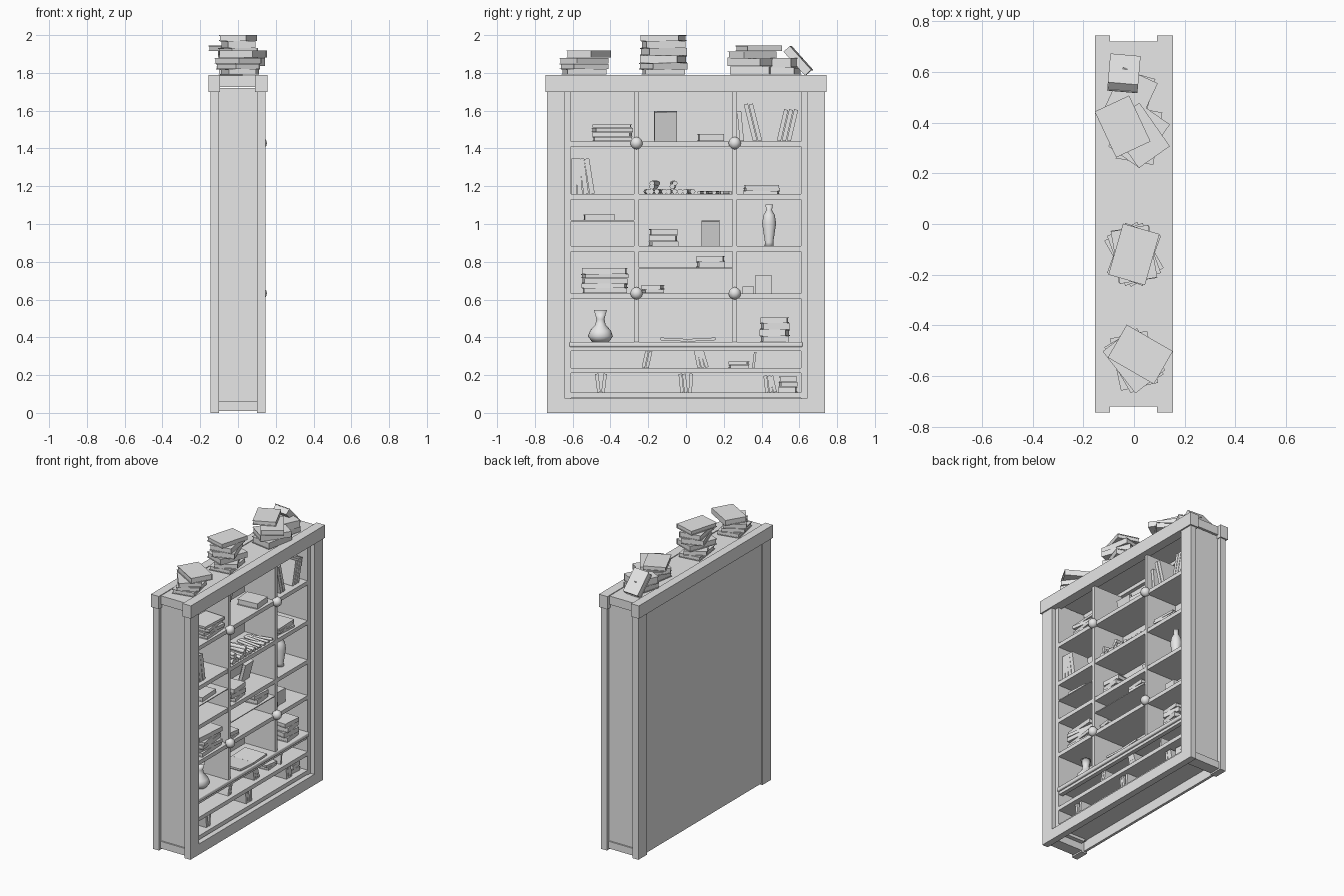
import bpy
import bmesh
import math
import random
from mathutils import Matrix, Euler

random.seed(4)
cube = bpy.data.objects.get("Cube")
if cube:
    bpy.data.objects.remove(cube)

GREY = (0.8, 0.8, 0.8, 1)
material = bpy.data.materials.new("plain grey")
material.use_nodes = True
material.diffuse_color = GREY
material.node_tree.nodes["Principled BSDF"].inputs["Base Color"].default_value = GREY


def finish(name, bm, smooth=False):
    mesh = bpy.data.meshes.new(name)
    bmesh.ops.recalc_face_normals(bm, faces=bm.faces)
    for face in bm.faces:
        face.smooth = smooth
    bm.to_mesh(mesh)
    bm.free()
    mesh.materials.append(material)
    ob = bpy.data.objects.new(name, mesh)
    bpy.context.collection.objects.link(ob)
    return ob


def add_box(bm, x, y, z):
    """Add a box from three (low, high) ranges."""
    middle = [(low + high) / 2 for low, high in (x, y, z)]
    size = [abs(high - low) for low, high in (x, y, z)]
    place = Matrix.Translation(middle) @ Matrix.Diagonal((*size, 1))
    bmesh.ops.create_cube(bm, size=1, matrix=place)


def box(name, x, y, z):
    bm = bmesh.new()
    add_box(bm, x, y, z)
    return finish(name, bm)


def book(name, centre, width, length, thickness, tilt=0, roll=0, turn=0):
    """Two boards, a spine on the +x edge and an inset page block."""
    bm = bmesh.new()
    board = min(0.004, thickness / 5)
    w, l, t = width / 2, length / 2, thickness / 2
    inner = (board - t, t - board)
    for low in (-t, t - board):
        add_box(bm, (-w, w), (-l, l), (low, low + board))
    add_box(bm, (w - board, w), (-l, l), inner)
    add_box(bm, (board - w, w - board), (board - l, l - board), inner)
    rotation = Euler([math.radians(angle) for angle in (tilt, roll, turn)])
    bm.transform(Matrix.Translation(centre) @ rotation.to_matrix().to_4x4())
    finish(name, bm)


def pile(name, x, y, floor, height, turns, length, width=0.15):
    """Stack one book per turn angle, with slightly uneven thicknesses."""
    weights = [random.uniform(0.8, 1.2) for turn in turns]
    for weight, turn in zip(weights, turns):
        thickness = height * weight / sum(weights)
        centre = (x, y, floor + thickness / 2)
        book(name, centre, width, length, thickness - 0.001, turn=turn)
        floor += thickness


def leaning_row(name, start, floor, height, thickness, leans):
    """Standing books side by side; each lean shifts the top along y."""
    for lean in leans:
        angle = math.atan2(height, lean)
        length = (height - thickness * abs(math.cos(angle))) / math.sin(angle)
        centre = (0.02, start + (thickness + lean) / 2, floor + height / 2)
        book(name, centre, 0.13, length, thickness, tilt=math.degrees(angle))
        start += thickness * 1.2


def lathe(name, y, floor, profile):
    bm = bmesh.new()
    x = 0.02
    verts = [bm.verts.new((x + radius, y, floor + height)) for radius, height in profile]
    edges = [bm.edges.new(pair) for pair in zip(verts, verts[1:])]
    bmesh.ops.spin(bm, geom=verts + edges, cent=(x, y, 0), axis=(0, 0, 1),
                   angle=math.tau, steps=20)
    bmesh.ops.remove_doubles(bm, verts=bm.verts, dist=0.0005)
    finish(name, bm, smooth=True)


def scrolls(name, start, floor, radius, count, step, spread):
    """Rolls lying front to back, side by side."""
    for i in range(count):
        place = Matrix.Translation((0.02, start + i * step, floor + radius))
        place @= Matrix.Rotation(random.uniform(-spread, spread), 4, "Z")
        place @= Matrix.Rotation(math.pi / 2, 4, "Y")
        bm = bmesh.new()
        bmesh.ops.create_cone(bm, cap_ends=True, segments=12, radius1=radius,
                              radius2=radius, depth=0.17, matrix=place)
        finish(name, bm)


# Main measurements
cap_bottom, cap_top = 1.7, 1.79
post_in, post_out = 0.1, 0.145
opening, wall, end = 0.64, 0.61, 0.735
base_top = 0.075
shelf_depth = (-0.12, 0.115)
board = 0.028
lowest, low, counter, lower, middle, upper, highest = (
    0.108, 0.238, 0.376, 0.633, 0.883, 1.158, 1.438)

# Corner posts, end panels and inner walls
for s, side in ((-1, "near"), (1, "far")):
    post_y = (s * opening, s * end)
    for post_x, face in (((post_in, post_out), "front"), ((-post_out, -post_in), "back")):
        box(f"{side}_{face}_post", post_x, post_y, (0, cap_bottom))
    between = (-post_in, post_in)
    box(f"{side}_end_panel", between, (s * wall, s * 0.71), (0.06, 1.72))
    box(f"{side}_end_bottom_rail", between, (s * opening, s * 0.72), (0.01, 0.06))
    box(f"{side}_inner_wall", shelf_depth, (s * wall, s * opening), (base_top, cap_bottom))

# Caps, top, back and base rail
cap_y = (-0.745, 0.745)
across = (-opening, opening)
box("front_cap", (0.09, 0.155), cap_y, (cap_bottom, cap_top))
box("back_cap", (-0.155, -0.095), cap_y, (cap_bottom, cap_top))
box("top_board", (-0.095, 0.09), (-0.72, 0.72), (1.725, 1.785))
box("back_panel", (-0.138, -0.12), across, (0.01, 1.72))
box("front_bottom_rail", (post_in, post_out), across, (0, base_top))

# Shelves
for floor in (lowest, low, lower, middle, upper, highest):
    box("shelf", shelf_depth, (-wall, wall), (floor - board, floor))
counter_shelf = box("counter_shelf", (-0.12, 0.125), (-0.617, 0.617), (counter - board, counter))
rounding = counter_shelf.modifiers.new("rounded edge", "BEVEL")
rounding.width = 0.008
rounding.segments = 3
box("counter_moulding", (0.08, 0.11), (-wall, wall), (0.328, counter - board))
left_ledge, middle_ledge = 1.02, 0.77
box("left_half_shelf", shelf_depth, (-wall, -0.26), (left_ledge - 0.006, left_ledge))
box("middle_half_shelf", shelf_depth, (-0.26, 0.26), (middle_ledge - 0.006, middle_ledge))

# Dividers with knobs
for y in (-0.262, 0.258):
    box("divider", (-0.12, 0.117), (y - 0.012, y + 0.012), (counter, cap_bottom))
    for z in (lower, highest - 0.01):
        bm = bmesh.new()
        bmesh.ops.create_uvsphere(bm, u_segments=10, v_segments=6, radius=0.033,
                                  matrix=Matrix.Translation((0.122, y, z)))
        finish("knob", bm, smooth=True)

# Books on the top
pile("near_top_book", 0, -0.54, cap_top, 0.09, (12, 30, 38), length=0.21)
pile("near_top_cover_book", 0.025, -0.515, 1.88, 0.04, (60,), length=0.21)
pile("middle_top_book", 0, -0.12, cap_top, 0.21, (8, 30, -20, 20, 10, -16), length=0.21)
pile("far_top_book", 0.02, 0.35, cap_top, 0.125, (-10, -35, 35), length=0.21)
pile("far_top_cover_book", -0.045, 0.385, 1.915, 0.03, (25,), length=0.2)
pile("end_top_book", -0.01, 0.51, cap_top, 0.09, (-15, -25), length=0.17)
book("tilted_top_book", (-0.04, 0.595, 1.864), 0.12, 0.17, 0.045, tilt=-48, turn=-5)

# Lying books on the shelves
pile("highest_left_book", 0.02, -0.39, highest, 0.09, (4, -6, 9, -3), length=0.2)
pile("highest_middle_book", 0.02, 0.13, highest, 0.04, (5,), length=0.13)
pile("upper_right_book", 0.02, 0.4, upper, 0.05, (-4, 6, 2), length=0.18)
pile("left_ledge_book", 0.02, -0.46, left_ledge, 0.03, (3,), length=0.16)
pile("middle_book", 0.02, -0.12, middle, 0.09, (8, -5, 4), length=0.14)
pile("lower_left_book", 0.02, -0.43, lower, 0.135, (3, -7, 5, 9, -4), length=0.23)
pile("middle_ledge_book", 0.02, 0.13, middle_ledge, 0.06, (6, -4), length=0.14)
pile("lower_middle_book", 0.02, -0.175, lower, 0.045, (7, -8), length=0.1)
pile("counter_right_book", 0.02, 0.47, counter, 0.13, (5, -9, 7, -4), length=0.14)
pile("low_right_book", 0.02, 0.28, low, 0.035, (5, -7), length=0.1, width=0.1)
pile("lowest_right_book", 0.02, 0.54, lowest, 0.085, (-5, 8, 3), length=0.09, width=0.1)

# Standing books
leaning_row("highest_tall_book", 0.355, highest, 0.2, 0.022, (-0.05, -0.05))
leaning_row("highest_left_leaning_book", 0.285, highest, 0.16, 0.022, (-0.015,))
leaning_row("highest_right_leaning_book", 0.48, highest, 0.17, 0.022, (0.04, 0.04, 0.04))
leaning_row("upper_left_book", -0.607, upper, 0.19, 0.027, (0, -0.015, -0.025, -0.03))
leaning_row("low_left_book", -0.235, low, 0.09, 0.017, (0.02, 0.02))
leaning_row("low_middle_book", 0.06, low, 0.1, 0.018, (-0.02, -0.025, -0.03))
leaning_row("low_right_standing_book", 0.35, low, 0.085, 0.013, (0.01,))
leaning_row("lowest_left_book", -0.47, lowest, 0.1, 0.018, (-0.012, 0.012))
leaning_row("lowest_middle_book", -0.03, lowest, 0.1, 0.018, (-0.01, -0.012, 0.006))
leaning_row("lowest_right_standing_book", 0.42, lowest, 0.09, 0.018, (-0.01, -0.012, -0.02))

# Books propped up with the cover outwards, boxes and an open book
book("highest_propped_book", (-0.03, -0.108, highest + 0.08), 0.16, 0.12, 0.025, tilt=2, roll=-75)
book("middle_propped_book", (-0.03, 0.13, middle + 0.068), 0.135, 0.095, 0.025, tilt=2, roll=-75)
box("small_box", (-0.04, 0.06), (0.3, 0.36), (lower, lower + 0.035))
box("tall_box", (-0.05, 0.05), (0.365, 0.455), (lower, lower + 0.095))
for s in (-1, 1):
    book("open_book_half", (0.03, 0.01 + s * 0.073, counter + 0.012), 0.17, 0.145, 0.014, tilt=s * 3)

# Rolled scrolls
scrolls("bottom_scroll", -0.205, upper, 0.014, count=9, step=0.029, spread=0.1)
scrolls("stacked_scroll", -0.17, upper + 0.027, 0.014, count=2, step=0.1, spread=0.2)
scrolls("top_scroll", -0.165, upper + 0.045, 0.013, count=2, step=0.1, spread=0.3)
scrolls("thin_scroll", 0.08, upper, 0.009, count=6, step=0.027, spread=0.3)

# Vases
lathe("tall_vase", 0.44, middle, [(0, 0), (0.024, 0), (0.022, 0.02), (0.037, 0.12), (0.03, 0.165),
                                  (0.015, 0.19), (0.02, 0.22), (0, 0.21)])
lathe("round_vase", -0.453, counter, [(0, 0), (0.045, 0), (0.066, 0.03), (0.055, 0.06), (0.028, 0.09),
                                      (0.021, 0.12), (0.034, 0.168), (0.01, 0.12), (0, 0.12)])
